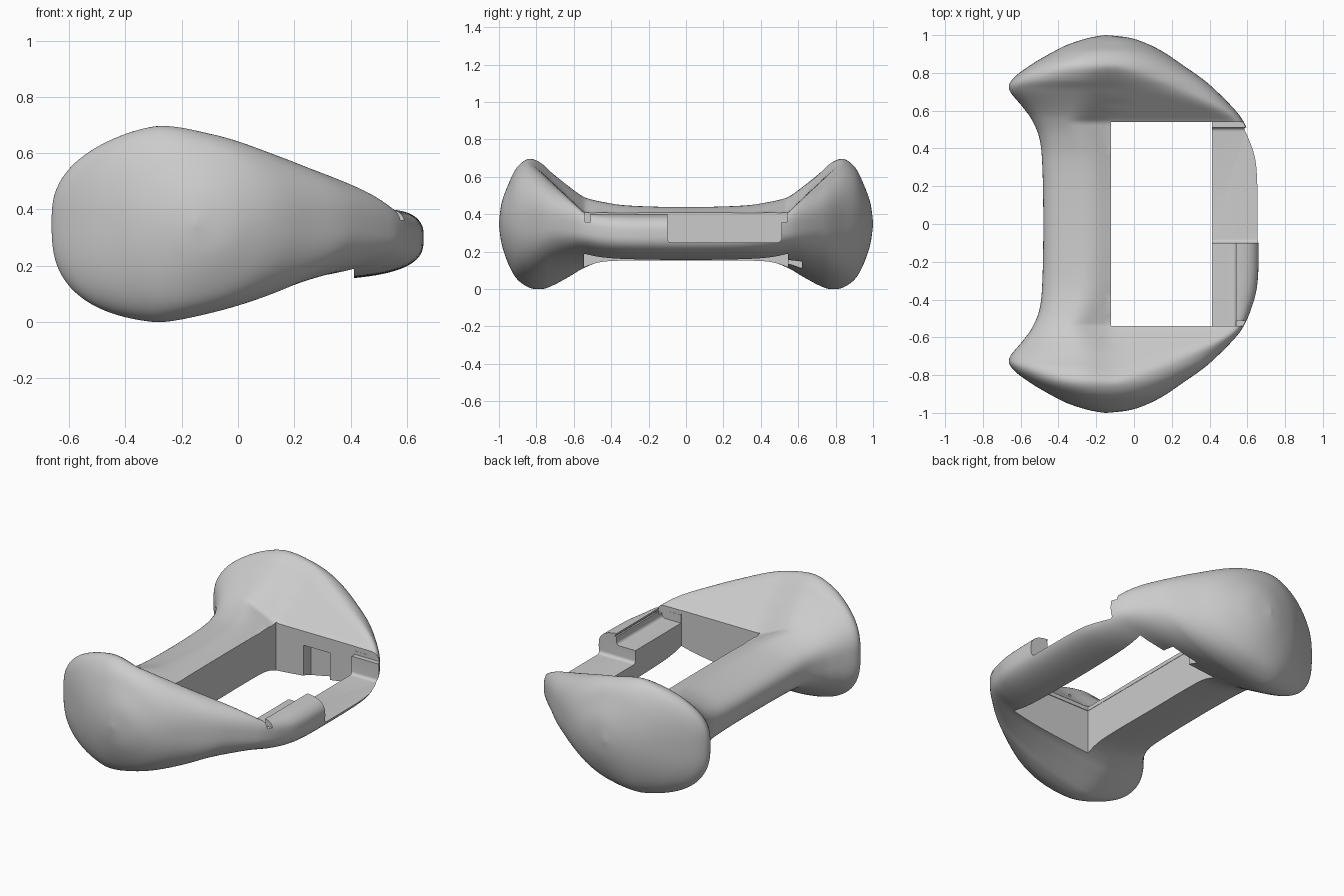
import bpy, bmesh, math

cube = bpy.data.objects.get("Cube")
if cube:
    bpy.data.objects.remove(cube, do_unlink=True)

grey = bpy.data.materials.new("light_grey")
grey.use_nodes = True
tone = (0.6, 0.6, 0.6, 1)
grey.diffuse_color = tone
grey.node_tree.nodes["Principled BSDF"].inputs["Base Color"].default_value = tone

# Half of the body: y, back x, front x, top and bottom at the back,
# top and bottom at the front, middle height, roundness
HALF = [
    (0.0, -.48, .66, .45, .15, .44, .145, .30, 3),
    (.30, -.485, .655, .46, .15, .44, .15, .30, 3),
    (.45, -.50, .62, .485, .14, .45, .16, .31, 3),
    (.55, -.54, .575, .515, .10, .49, .185, .32, 3),
    (.62, -.59, .52, .555, .06, .53, .19, .33, 2.9),
    (.71, -.66, .43, .62, .015, .55, .19, .35, 2.8),
    (.77, -.64, .36, .675, -.005, .54, .19, .35, 2.8),
    (.84, -.55, .26, .705, .00, .52, .19, .35, 2.6),
    (.905, -.44, .165, .665, .04, .50, .20, .35, 2.3),
    (.95, -.35, .08, .575, .12, .46, .23, .35, 2.1),
    (.985, -.24, -.02, .47, .23, .43, .28, .35, 2),
    (1.0, -.155, -.145, .36, .34, .36, .34, .35, 2),
]
ROWS = [(-r[0],) + r[1:] for r in reversed(HALF[1:])] + HALF


def resample(rows, steps):
    """Smooth curve through the rows."""
    result = []
    last = len(rows) - 1
    for i in range(last):
        a, b, c, d = (rows[max(0, min(last, i + k))] for k in (-1, 0, 1, 2))
        for s in range(steps):
            t = s / steps
            result.append([
                q + t / 2 * (r - p + t * (2 * p - 5 * q + 4 * r - w
                                          + t * (3 * (q - r) + w - p)))
                for p, q, r, w in zip(a, b, c, d)])
    return result + [rows[last]]


def dish(x, y, z):
    """Hollow the upper side so that it sinks towards the opening."""
    limit = .405 + .95 * max(0, abs(y) - .54) + .45 * max(0, -.12 - x)
    blend = max(0, 1 - abs(z - limit) / .03)
    return min(z, limit) - blend * blend * .0075


def section(bm, row, sides=120):
    """Teardrop cross-section that tapers towards the front."""
    y, back, front, top_b, low_b, top_f, low_f, mid, power = row
    centre, half = (back + front) / 2, (front - back) / 2
    ring = []
    for i in range(sides):
        angle = math.tau * i / sides
        c, s = math.cos(angle), math.sin(angle)
        x = centre + half * math.copysign(abs(c) ** (2 / power), c)
        f = max(0, (x + .3) / .8)
        f = f * f / (f + .08)
        edge = top_b + (top_f - top_b) * f if s > 0 else low_b + (low_f - low_b) * f
        z = mid + (edge - mid) * abs(s) ** (2 / power)
        ring.append(bm.verts.new((x, y, dish(x, y, z))))
    return ring


def finish(bm, name):
    bmesh.ops.recalc_face_normals(bm, faces=bm.faces[:])
    mesh = bpy.data.meshes.new(name)
    bm.to_mesh(mesh)
    bm.free()
    mesh.materials.append(grey)
    obj = bpy.data.objects.new(name, mesh)
    bpy.context.collection.objects.link(obj)
    return obj


# Grip body with two flared ends
bm = bmesh.new()
rings = [section(bm, row) for row in resample(ROWS, 6)]
for a, b in zip(rings, rings[1:]):
    for i in range(len(a)):
        j = (i + 1) % len(a)
        bm.faces.new((a[i], a[j], b[j], b[i]))
bm.faces.new(rings[0])
bm.faces.new(rings[-1])
body = finish(bm, "grip_body")
bpy.context.view_layer.objects.active = body
body.select_set(True)


def cut(name, low, high, axis=None, radius=0):
    """Remove a box from the body; edges along one axis may be rounded."""
    bm = bmesh.new()
    bmesh.ops.create_cube(bm, size=1)
    for v in bm.verts:
        v.co = [l + (h - l) * (c + .5) for l, h, c in zip(low, high, v.co)]
    if radius:
        edges = [e for e in bm.edges
                 if abs((e.verts[0].co - e.verts[1].co).normalized()[axis]) > .9]
        bmesh.ops.bevel(bm, geom=edges, offset=radius, segments=6,
                        profile=.5, affect='EDGES')
    cutter = finish(bm, name)
    cutter.hide_render = True
    mod = body.modifiers.new(name, 'BOOLEAN')
    mod.operation, mod.solver, mod.object = 'DIFFERENCE', 'EXACT', cutter
    bpy.ops.object.modifier_apply(modifier=name)
    bpy.data.objects.remove(cutter, do_unlink=True)


# Central opening, with rounded corners only at the upper rim
cut("opening", (-.124, -.545, -.2), (.412, .545, .385))
cut("opening_rim", (-.122, -.541, .38), (.55, .541, .39), 2, .06)
cut("opening_top", (-.122, -.541, .385), (.412, .541, 1))
# Front rail: low saddle on one side, ledge behind a raised lip on the other
cut("saddle", (.35, -.1, .25), (.8, .51, 1), 0, .02)
cut("ledge", (.35, -.54, .33), (.54, -.09, 1), 1, .02)
for side in (-1, 1):
    ends = sorted((side * .51, side * .54))
    cut("notch", (.38, ends[0], .36), (.8, ends[1], 1))
# Slot in the inner wall
cut("wall_slot", (.06, .5, -.1), (.24, .62, .32))

bpy.ops.object.shade_smooth_by_angle(angle=math.radians(35))
